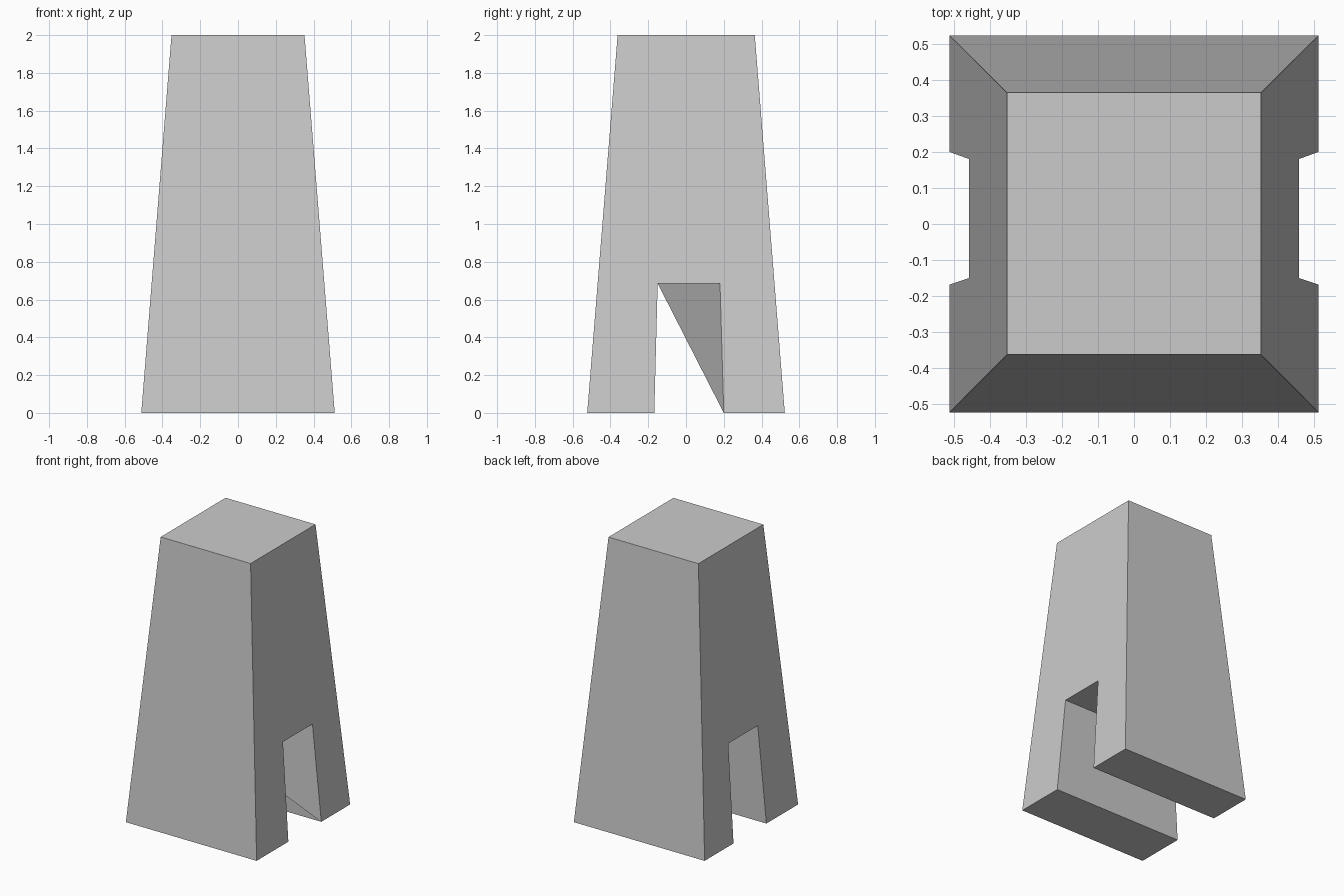
import bpy
import bmesh

if "Cube" in bpy.data.objects:
    bpy.data.objects.remove(bpy.data.objects["Cube"])

H = 2.0
# Half side profile (y, x half-width, z): base, passage mouth, base, then roof
profile = [(-0.523, 0.512, 0), (-0.168, 0.512, 0), (-0.15, 0.457, 0.685),
           (0.18, 0.457, 0.685), (0.20, 0.512, 0), (0.523, 0.512, 0),
           (0.364, 0.352, H), (-0.362, 0.352, H)]

bm = bmesh.new()
right = [bm.verts.new((x, y, z)) for y, x, z in profile]
left = [bm.verts.new((-x, y, z)) for y, x, z in profile]

# Two notched side walls
bm.faces.new(right)
bm.faces.new(left)

# Back, roof, front, leg undersides and front wall of the passage
for i in (5, 6, 7, 0, 1, 4):
    j = (i + 1) % 8
    bm.faces.new((right[i], left[i], left[j], right[j]))

# Passage ceiling and back wall, folded along a diagonal crease
F, B, A = right[2:5]
E, C, D = left[2:5]
for tri in ((B, F, E), (A, B, E), (A, E, C), (A, C, D)):
    bm.faces.new(tri)

bmesh.ops.recalc_face_normals(bm, faces=bm.faces)
mesh = bpy.data.meshes.new("tapered_tower")
bm.to_mesh(mesh)
bm.free()
tower = bpy.data.objects.new("tapered_tower", mesh)
bpy.context.collection.objects.link(tower)
